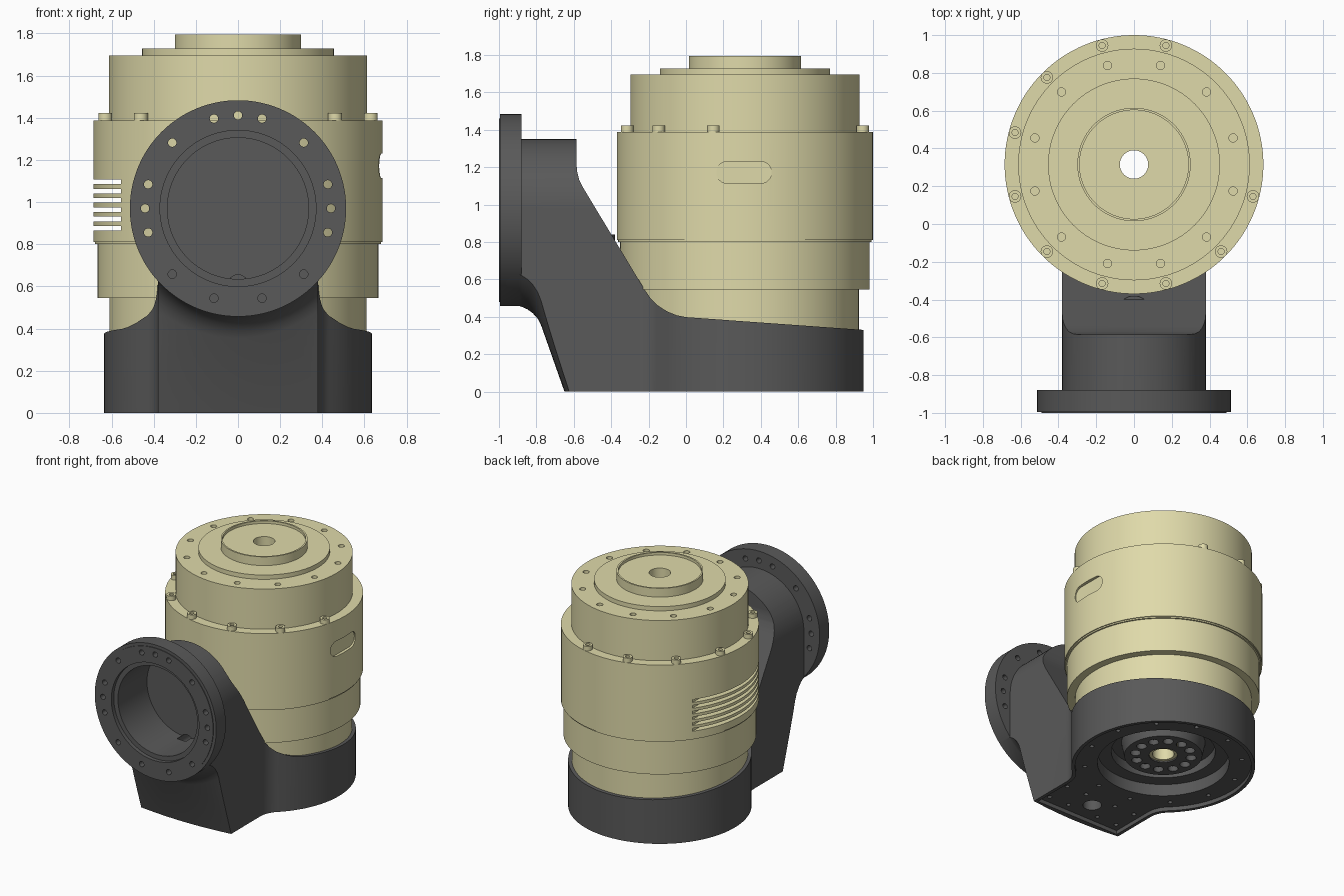
import bpy, bmesh
from math import sin, cos, pi, radians, sqrt, atan2

if "Cube" in bpy.data.objects:
    bpy.data.objects.remove(bpy.data.objects["Cube"])

CY = 0.315          # motor axis y
FZ = 0.97           # flange axis z
MAP = {'X': lambda u, v, w: (w, u, v),
       'Y': lambda u, v, w: (u, w, v),
       'Z': lambda u, v, w: (u, v, w)}


def material(name, col):
    m = bpy.data.materials.new(name)
    m.diffuse_color = (*col, 1)
    m.use_nodes = True
    m.node_tree.nodes["Principled BSDF"].inputs["Base Color"].default_value = m.diffuse_color
    return m


CREAM = material("cream", (0.74, 0.70, 0.40))
DARK = material("dark_grey", (0.10, 0.10, 0.10))


def finish(bm, name):
    bmesh.ops.remove_doubles(bm, verts=bm.verts, dist=1e-5)
    bmesh.ops.recalc_face_normals(bm, faces=bm.faces)
    me = bpy.data.meshes.new(name)
    bm.to_mesh(me)
    bm.free()
    ob = bpy.data.objects.new(name, me)
    bpy.context.collection.objects.link(ob)
    return ob


def add_lathe(bm, prof, axis, cu, cv, n):
    """Closed (radius, height) profile turned about an axis."""
    rings = []
    for i in range(n):
        a = 2 * pi * i / n
        rings.append([bm.verts.new(MAP[axis](cu + r * cos(a), cv + r * sin(a), w)) for r, w in prof])
    k = len(prof)
    for i in range(n):
        p, q = rings[i], rings[(i + 1) % n]
        for j in range(k):
            j2 = (j + 1) % k
            if prof[j][0] == 0 and prof[j2][0] == 0:
                continue
            if prof[j][0] == 0:
                f = (p[j], p[j2], q[j2])
            elif prof[j2][0] == 0:
                f = (p[j], p[j2], q[j])
            else:
                f = (p[j], p[j2], q[j2], q[j])
            bm.faces.new(f)


def lathe(name, prof, axis='Z', centres=((0, CY),), n=96):
    bm = bmesh.new()
    for c in centres:
        add_lathe(bm, prof, axis, *c, n)
    return finish(bm, name)


def rods(name, r, a, b, axis, centres, n=20):
    return lathe(name, [(0, a), (r, a), (r, b), (0, b)], axis, centres, n)


def prism(name, pts, axis, spans):
    """Outline extruded along an axis, once per (start, end) span."""
    bm = bmesh.new()
    for a, b in spans:
        lo = [bm.verts.new(MAP[axis](u, v, a)) for u, v in pts]
        hi = [bm.verts.new(MAP[axis](u, v, b)) for u, v in pts]
        bm.faces.new(lo)
        bm.faces.new(hi)
        for i in range(len(pts)):
            j = (i + 1) % len(pts)
            bm.faces.new((lo[i], lo[j], hi[j], hi[i]))
    return finish(bm, name)


def boolean(ob, tool, op='DIFFERENCE'):
    m = ob.modifiers.new("bool", 'BOOLEAN')
    m.object, m.operation, m.solver = tool, op, 'EXACT'
    bpy.context.view_layer.objects.active = ob
    bpy.ops.object.modifier_apply(modifier=m.name)
    bpy.data.objects.remove(tool)


def ring(r, degs, cu=0, cv=CY):
    return [(cu + r * cos(radians(d)), cv + r * sin(radians(d))) for d in degs]


def plan(inset, front):
    """Footprint: round base blended into the arm with concave fillets."""
    w, R, f = 0.38 - inset, 0.635 - inset, 0.17 + inset
    cx = w + f
    cy = CY - sqrt((R + f) ** 2 - cx ** 2)
    end = atan2(CY - cy, -cx)
    half = [(w, front)]
    half += [(cx + f * cos(pi + (end - pi) * i / 10), cy + f * sin(pi + (end - pi) * i / 10)) for i in range(11)]
    a0 = end - pi
    half += [(R * cos(a0 + (pi / 2 - a0) * i / 36), CY + R * sin(a0 + (pi / 2 - a0) * i / 36)) for i in range(1, 36)]
    return half + [(0, CY + R)] + [(-x, y) for x, y in reversed(half)]


# --- Motor housing ---
motor = lathe("motor_housing", [
    (0.075, 0.10), (0.098, 0.10), (0.098, 0.30), (0.61, 0.30), (0.61, 0.545), (0.667, 0.545),
    (0.667, 0.80), (0.678, 0.80), (0.678, 0.81), (0.685, 0.81), (0.685, 1.388), (0.613, 1.388),
    (0.613, 1.695), (0.455, 1.695), (0.455, 1.728), (0.30, 1.728), (0.30, 1.795), (0.288, 1.795),
    (0.288, 1.775), (0.075, 1.775)], n=128)
boolean(motor, rods("c", 0.022, 1.65, 1.8, 'Z', ring(0.543, range(15, 360, 30))))
# cooling slots on the left
boolean(motor, prism("c", [(-0.8, -0.3), (-0.555, -0.3), (-0.555, 1), (-0.8, 1)], 'Z',
                     [(0.865 + 0.044 * i, 0.887 + 0.044 * i) for i in range(6)]))
# oval pocket on the right
oval = [(CY - 0.005 + s * 0.09 + 0.058 * cos(a), 1.172 + 0.058 * sin(a))
        for s, a0 in ((1, -pi / 2), (-1, pi / 2)) for a in [a0 + pi * i / 12 for i in range(13)]]
boolean(motor, prism("c", oval, 'X', [(0.662, 0.8)]))

# --- Bolts on the housing ledge ---
bolts = lathe("ledge_bolts", [(0, 1.375), (0.033, 1.375), (0.033, 1.422), (0.016, 1.422), (0.016, 1.40), (0, 1.40)],
              'Z', ring(0.652, (75, 105, 135, 165, 195, 225, 255, 285, 315, 345)), 20)

# --- Base with arm: side outline cut by footprint, arch and turned front ---
base = prism("base_and_arm", [
    (-1, 0), (1.1, 0), (1.1, 0.319), (0, 0.398), (-0.05, 0.408), (-0.10, 0.428), (-0.15, 0.46), (-0.19, 0.50),
    (-0.22, 0.543), (-0.55, 1.09), (-0.572, 1.135), (-0.582, 1.175), (-0.585, 1.21), (-0.585, 1.5), (-1, 1.5)],
    'X', [(-0.8, 0.8)])
boolean(base, prism("c", plan(0, -1.2), 'Z', [(-0.2, 1.7)]), 'INTERSECT')
arch = [(-0.8, -0.1), (0.8, -0.1), (0.8, 0.9)] + ring(0.38, range(0, 181, 4), 0, FZ) + [(-0.8, 0.9)]
boolean(base, prism("c", arch, 'Y', [(-1.2, 1.2)]), 'INTERSECT')
boolean(base, lathe("c", [
    (0, -0.89), (0.513, -0.89), (0.518, -0.875), (0.53, -0.848), (0.55, -0.82), (0.58, -0.793), (0.615, -0.775),
    (0.97, -0.65), (1.6, -0.428), (1.6, 1.5), (0, 1.5)], 'Y', ((0, FZ),), 128), 'INTERSECT')

# cable boss, side flange and its bore
boolean(base, rods("c", 0.085, 0.3, 0.84, 'Z', ((0, -0.465),), 40), 'UNION')
boolean(base, lathe("c", [(0, -1), (0.49, -1), (0.49, -0.995), (0.513, -0.995), (0.513, -0.88), (0, -0.88)],
                    'Y', ((0, FZ),), 128), 'UNION')
boolean(base, lathe("c", [(0, -1.1), (0.37, -1.1), (0.37, -0.97), (0.335, -0.97), (0.335, -0.62), (0, -0.62)],
                    'Y', ((0, FZ),)))
boolean(base, rods("c", 0.02, -1.1, -0.86, 'Y', ring(
    0.441, (0, 15, 45, 75, 90, 105, 135, 165, 180, 195, 225, 255, 285, 315, 345), 0, FZ)))

# underside: sunk plate, deep ring recess, hub holes, screw holes
boolean(base, prism("c", plan(0.025, -0.61), 'Z', [(-0.1, 0.03)]))
boolean(base, lathe("c", [(0, -0.1), (0.455, -0.1), (0.455, 0.12), (0.36, 0.12), (0.36, 0.19), (0.29, 0.19),
                          (0.27, 0.09), (0, 0.09)]))
boolean(base, rods("c", 0.098, -0.1, 0.6, 'Z', ((0, CY),), 96))
boolean(base, rods("c", 0.036, 0.0, 0.13, 'Z', ring(0.195, range(0, 360, 30))))
screws = ring(0.545, range(15, 360, 30)) + [(s * x, y) for s in (-1, 1) for x, y in
                                            ((0.3, -0.55), (0.3, -0.36), (0.13, -0.36), (0.13, -0.55))]
boolean(base, rods("c", 0.016, -0.1, 0.07, 'Z', screws, 12))
# cable passage from the underside into the cup
boolean(base, rods("c", 0.065, -0.1, 0.62, 'Z', ((0, -0.45),), 32))
boolean(base, rods("c", 0.05, -0.68, -0.45, 'Y', ((0, 0.605),), 32))

for ob, mat in ((motor, CREAM), (bolts, CREAM), (base, DARK)):
    ob.data.materials.clear()
    ob.data.materials.append(mat)
    bpy.ops.object.select_all(action='DESELECT')
    ob.select_set(True)
    bpy.context.view_layer.objects.active = ob
    bpy.ops.object.shade_smooth_by_angle(angle=radians(25))
